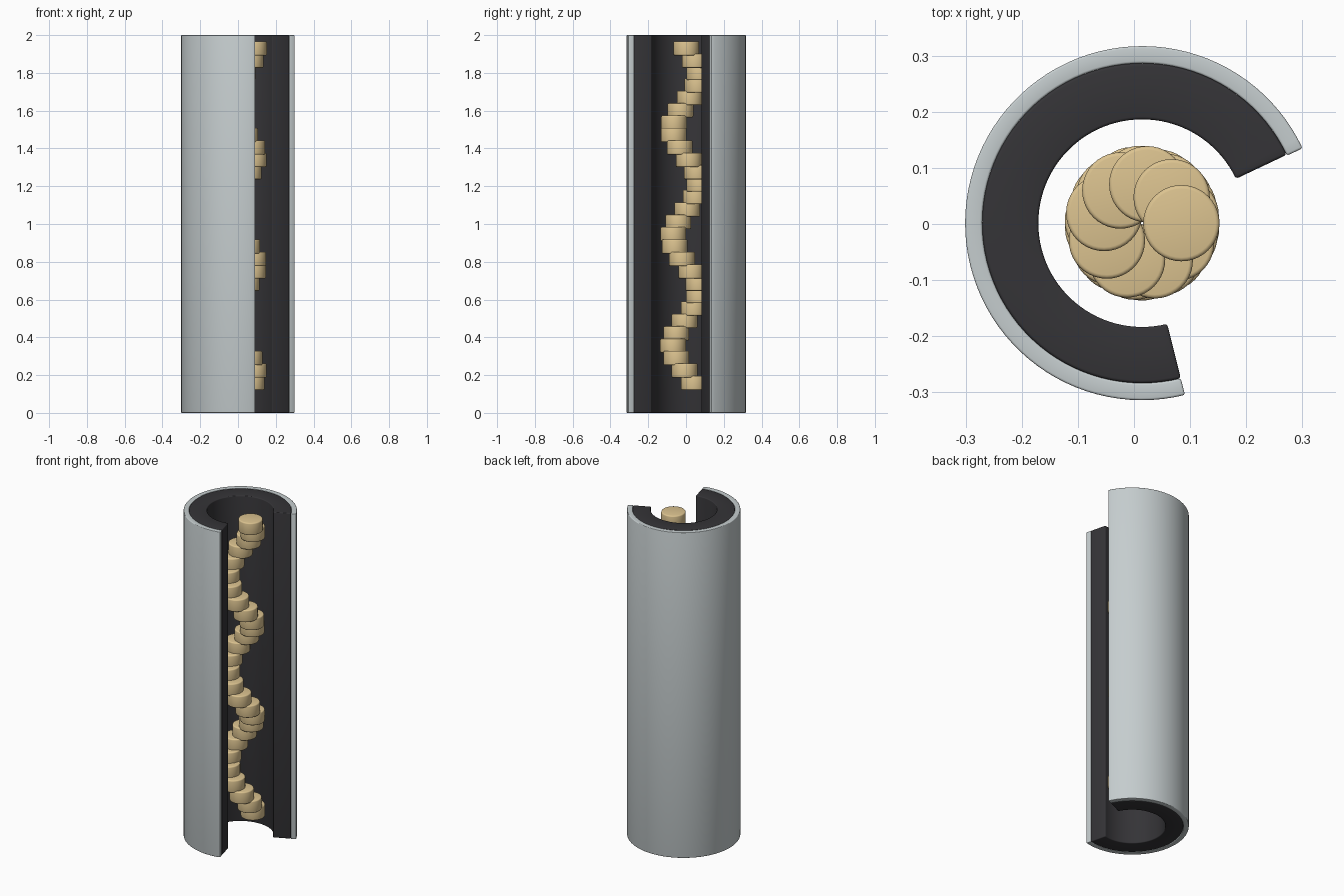
import bpy, bmesh, math

if "Cube" in bpy.data.objects:
    bpy.data.objects.remove(bpy.data.objects["Cube"])

CX, CY = 0.0145, 0.0015      # tube axis
HEIGHT = 2.0


def material(name, rgb):
    m = bpy.data.materials.new(name)
    m.diffuse_color = (*rgb, 1)
    m.use_nodes = True
    m.node_tree.nodes["Principled BSDF"].inputs["Base Color"].default_value = m.diffuse_color
    return m


def finish(obj, mat, bevel):
    obj.data.materials.append(mat)
    b = obj.modifiers.new("soft_edges", 'BEVEL')
    b.width, b.segments, b.limit_method = bevel, 3, 'ANGLE'
    b.angle_limit = math.radians(40)
    bpy.ops.object.select_all(action='DESELECT')
    obj.select_set(True)
    bpy.context.view_layer.objects.active = obj
    bpy.ops.object.modifier_apply(modifier=b.name)
    bpy.ops.object.shade_smooth_by_angle(angle=math.radians(35))


def open_tube(name, r_in, r_out, start, end, mat, bevel, steps=72):
    """Sweep a rectangular wall section around the axis, leaving a slot."""
    bm = bmesh.new()
    section = [(r_in, 0), (r_out, 0), (r_out, HEIGHT), (r_in, HEIGHT)]
    rings = []
    for i in range(steps + 1):
        a = math.radians(start + (end - start) * i / steps)
        rings.append([bm.verts.new((CX + r * math.cos(a), CY + r * math.sin(a), z))
                      for r, z in section])
    for p, q in zip(rings, rings[1:]):
        for k in range(4):
            n = (k + 1) % 4
            bm.faces.new((p[k], p[n], q[n], q[k]))
    bm.faces.new(rings[0])
    bm.faces.new(rings[-1])
    bmesh.ops.recalc_face_normals(bm, faces=bm.faces)
    me = bpy.data.meshes.new(name)
    bm.to_mesh(me)
    bm.free()
    obj = bpy.data.objects.new(name, me)
    bpy.context.collection.objects.link(obj)
    finish(obj, mat, bevel)


shell_mat = material("pale_metal", (0.56, 0.61, 0.62))
liner_mat = material("dark_rubber", (0.035, 0.034, 0.038))
grain_mat = material("tan", (0.72, 0.55, 0.28))

# Outer shell and thick inner liner, both slotted toward the front right
open_tube("outer_shell", 0.285, 0.3155, 25, 284, shell_mat, 0.004)
open_tube("inner_liner", 0.185, 0.285, 25.3, 284, liner_mat, 0.005)

# Helical stack of short pellets, top one pointing to +x
for i in range(28):
    a = 0.72 * i
    bpy.ops.mesh.primitive_cylinder_add(
        vertices=40, radius=0.068, depth=0.075,
        location=(CX + 0.07 * math.cos(a), CY + 0.07 * math.sin(a), 1.93 - 0.0656 * i))
    pellet = bpy.context.object
    pellet.name = f"pellet_{i + 1:02d}"
    finish(pellet, grain_mat, 0.007)
